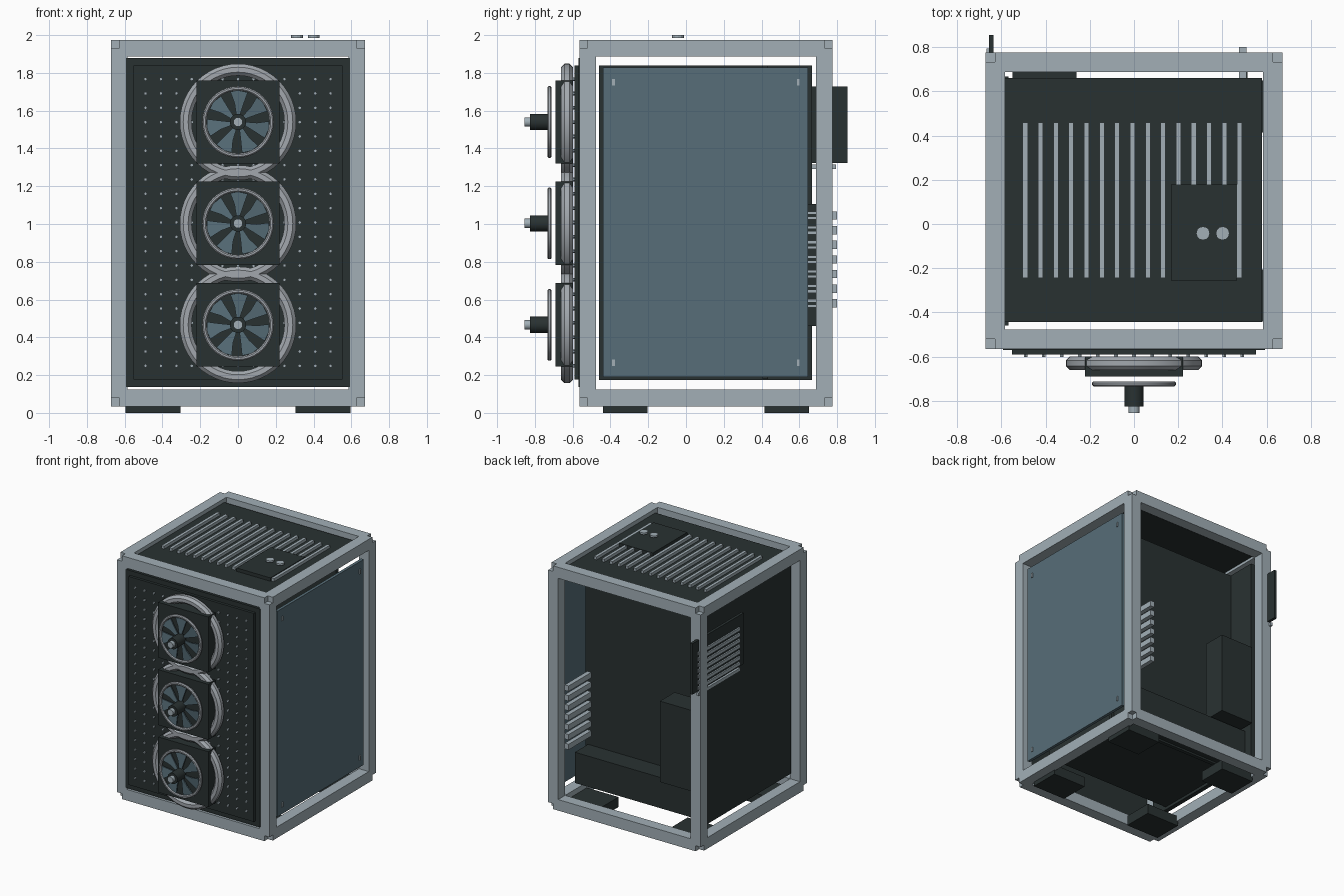
import bpy, bmesh, math
from mathutils import Matrix, Vector

if "Cube" in bpy.data.objects:
    bpy.data.objects.remove(bpy.data.objects["Cube"])


def material(name, rgb):
    m = bpy.data.materials.new(name)
    m.diffuse_color = (*rgb, 1)
    m.use_nodes = True
    m.node_tree.nodes["Principled BSDF"].inputs["Base Color"].default_value = m.diffuse_color
    return m


STEEL = material("light steel", (0.36, 0.43, 0.47))
DARK = material("dark casing", (0.022, 0.031, 0.031))
GLASS = material("blue panel", (0.095, 0.155, 0.188))
RING = material("ring metal", (0.36, 0.39, 0.42))


def finish(name, bm, mat, smooth=False):
    bmesh.ops.recalc_face_normals(bm, faces=bm.faces)
    me = bpy.data.meshes.new(name)
    bm.to_mesh(me)
    bm.free()
    me.materials.append(mat)
    ob = bpy.data.objects.new(name, me)
    bpy.context.collection.objects.link(ob)
    if smooth:
        bpy.ops.object.select_all(action='DESELECT')
        bpy.context.view_layer.objects.active = ob
        ob.select_set(True)
        bpy.ops.object.shade_smooth_by_angle(angle=math.radians(40))
    return ob


def add_box(bm, x0, x1, y0, y1, z0, z1):
    mid = Vector((x0 + x1, y0 + y1, z0 + z1)) / 2
    bmesh.ops.create_cube(bm, size=1, matrix=Matrix.Translation(mid)
                          @ Matrix.Diagonal((x1 - x0, y1 - y0, z1 - z0, 1)))


def boxes(name, mat, items):
    bm = bmesh.new()
    for b in items:
        add_box(bm, *b)
    return finish(name, bm, mat)


def add_cyl(bm, center, r, depth, axis='Z', seg=16):
    rot = Matrix.Rotation(math.pi / 2, 4, 'X') if axis == 'Y' else Matrix()
    bmesh.ops.create_cone(bm, cap_ends=True, segments=seg, radius1=r, radius2=r,
                          depth=depth, matrix=Matrix.Translation(center) @ rot)


def torus(name, mat, y, z, major, minor, seg=48, sides=8):
    bm = bmesh.new()
    grid = []
    for i in range(seg):
        a = 2 * math.pi * i / seg
        row = []
        for j in range(sides):
            t = 2 * math.pi * (j + .5) / sides
            r = major + minor * math.cos(t)
            row.append(bm.verts.new((r * math.cos(a), y + minor * math.sin(t), z + r * math.sin(a))))
        grid.append(row)
    for i in range(seg):
        p, q = grid[i], grid[(i + 1) % seg]
        for j in range(sides):
            k = (j + 1) % sides
            bm.faces.new((p[j], q[j], q[k], p[k]))
    return finish(name, bm, mat, True)


# Frame bars run between corner centres, leaving a small notch at every corner
X, Y0, Y1, Z0, Z1, H = 0.628, -0.521, 0.732, 0.079, 1.931, 0.044
bars = []
for z in (Z0, Z1):
    bars += [(-X, X, y - H, y + H, z - H, z + H) for y in (Y0, Y1)]
    bars += [(x - H, x + H, Y0, Y1, z - H, z + H) for x in (-X, X)]
bars += [(x - H, x + H, y - H, y + H, Z0, Z1) for x in (-X, X) for y in (Y0, Y1)]
boxes("frame", STEEL, bars)

# Feet
boxes("feet", DARK, [(min(s * .305, s * .595), max(s * .305, s * .595), a, b, 0, .08)
                     for s in (-1, 1) for a, b in ((-.44, -.205), (.415, .65))])

# Outer panels
boxes("front_backing", DARK, [(-.592, .592, -.569, -.545, .137, 1.878)])
boxes("front_plate", DARK, [(-.552, .552, -.59, -.567, .178, 1.84)])
boxes("left_panel", DARK, [(-.603, -.568, -.46, .668, .175, 1.84)])
boxes("right_panel", GLASS, [(.634, .657, -.44, .645, .19, 1.828)])
boxes("top_panel", DARK, [(-.583, .58, -.443, .66, 1.907, 1.945)])

# Right panel screws
boxes("panel_screws", STEEL, [(.65, .664, y - .007, y + .007, z - .018, z + .018)
                              for y in (-.384, .595) for z in (.265, 1.75)])

# Top slats and control box
boxes("top_slats", STEEL, [(x - .0115, x + .0115, -.245, .46, 1.94, 1.968)
                           for x in (-.492 + .0693 * i for i in range(15))])
boxes("control_box", DARK, [(.167, .465, -.255, .178, 1.94, 1.972)])
bm = bmesh.new()
for x in (.312, .401):
    add_cyl(bm, (x, -.042, 1.9925), .031, .015, 'Z', 12)
finish("buttons", bm, STEEL)

# Interior wall, lower shroud and upright block
boxes("inner_wall", DARK, [(-.57, .58, .405, .435, .18, 1.84)])
boxes("lower_shroud", DARK, [(-.565, .56, -.31, .6, .195, .44)])
boxes("upright_block", DARK, [(-.55, -.26, .515, .70, .46, 1.105)])

# Rear slot rods with a dark strip along each
heights = [.58 + .0775 * i for i in range(7)]
boxes("slot_rods", STEEL, [(.475, .51, .515, .8, z - .022, z + .022) for z in heights])
boxes("slot_strips", DARK, [(.508, .514, .515, .69, z - .008, z + .008) for z in heights])

# Side plate with fins
boxes("side_plate", DARK, [(-.657, -.635, .21, .856, 1.322, 1.728)])
boxes("side_fins", STEEL, [(-.668, -.65, .27, .795, z - .013, z + .013)
                           for z in (1.303 + .046 * i for i in range(8))])

# Grid of studs on the front plate
bm = bmesh.new()
for i in range(13):
    for j in range(21):
        add_cyl(bm, (-.49 + .0817 * i, -.594, .249 + .0759 * j), .0095, .014, 'Y', 6)
finish("front_studs", bm, STEEL)

# Fans
for n, z in enumerate((.466, 1.003, 1.54), 1):
    torus(f"fan_{n}_outer_ring", RING, -.63, z, .277, .034)
    boxes(f"fan_{n}_housing", DARK, [(-.221, .221, -.69, -.6, z - .221, z + .221)])
    torus(f"fan_{n}_inner_ring", RING, -.723, z, .178, .0125, 40)
    # Swept blades, widening outwards
    bm = bmesh.new()
    for k in range(7):
        a = 2 * math.pi * k / 7 + math.pi / 2
        outline = ((.035, -.25), (.1, -.3), (.165, -.32), (.168, 0), (.165, .25), (.1, .18), (.035, .25))
        vs = [bm.verts.new((r * math.cos(a + t), -.728 - .012 * t, z + r * math.sin(a + t)))
              for r, t in outline]
        f = bm.faces.new(vs)
        ex = bmesh.ops.extrude_face_region(bm, geom=[f])
        for v in ex["geom"]:
            if isinstance(v, bmesh.types.BMVert):
                v.co.y += .01
    finish(f"fan_{n}_blades", bm, GLASS)
    bm = bmesh.new()
    add_cyl(bm, (0, -.77, z), .043, .11, 'Y', 24)
    finish(f"fan_{n}_hub", bm, DARK, True)
    bm = bmesh.new()
    add_cyl(bm, (0, -.838, z), .025, .034, 'Y', 16)
    finish(f"fan_{n}_cap", bm, STEEL, True)
